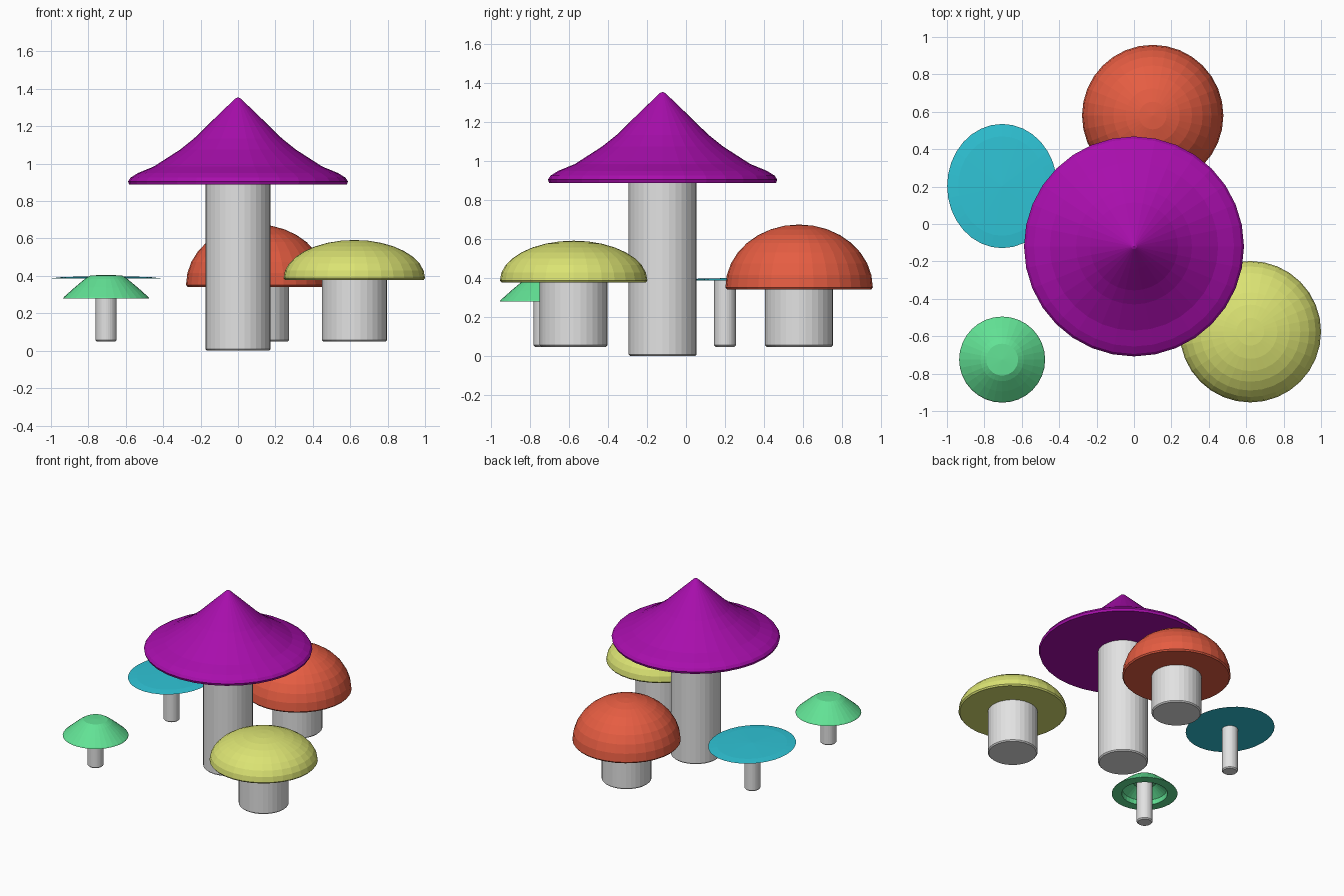
import bpy, bmesh, math

if "Cube" in bpy.data.objects:
    bpy.data.objects.remove(bpy.data.objects["Cube"])

SEG = 32


def material(name, srgb):
    lin = [((c / 255 + 0.055) / 1.055) ** 2.4 for c in srgb]
    m = bpy.data.materials.new(name)
    m.diffuse_color = (*lin, 1)
    m.use_nodes = True
    m.node_tree.nodes["Principled BSDF"].inputs["Base Color"].default_value = m.diffuse_color
    return m


stem_mat = material("pale_grey", (226, 226, 226))
purple = material("purple", (168, 14, 172))
red = material("red", (230, 93, 66))
yellow = material("yellow", (219, 227, 115))
green = material("green", (98, 226, 149))
blue = material("blue", (47, 196, 214))


def lathe(name, profile, x, y, mat, sx=1.0, sy=1.0):
    """Revolve (radius, height) points about a vertical axis at x, y."""
    bm = bmesh.new()
    rings = []
    for r, z in profile:
        if r == 0:
            rings.append([bm.verts.new((x, y, z))] * SEG)
        else:
            rings.append([bm.verts.new((x + sx * r * math.cos(2 * math.pi * i / SEG),
                                        y + sy * r * math.sin(2 * math.pi * i / SEG), z))
                          for i in range(SEG)])
    for a, b in zip(rings, rings[1:]):
        for i in range(SEG):
            j = (i + 1) % SEG
            bm.faces.new(list(dict.fromkeys((a[i], a[j], b[j], b[i]))))
    bmesh.ops.recalc_face_normals(bm, faces=bm.faces)
    me = bpy.data.meshes.new(name)
    bm.to_mesh(me)
    bm.free()
    me.materials.append(mat)
    ob = bpy.data.objects.new(name, me)
    bpy.context.collection.objects.link(ob)
    return ob


def stem(name, x, y, r, z0, z1):
    b = 0.008
    lathe(name, [(0, z0), (r - b, z0), (r, z0 + b), (r, z1), (0, z1)], x, y, stem_mat)


def dome(r, z0, z1, steps=8):
    """Closed dome profile with a small rounded lower rim."""
    zb = z0 + 0.01
    pts = [(0, z0), (r - 0.008, z0)]
    for k in range(steps):
        t = k / steps * math.pi / 2
        pts.append((r * math.cos(t), zb + (z1 - zb) * math.sin(t)))
    return pts + [(0, z1)]


# tall central mushroom with a pointed cap
stem("tall_stem", 0, -0.12, 0.174, 0.0, 0.9)
lathe("pointed_cap",
      [(0, 0.888), (0.582, 0.888), (0.588, 0.905), (0.575, 0.925), (0.535, 0.95),
       (0.45, 0.985), (0.31, 1.075), (0.235, 1.135), (0.12, 1.247), (0.015, 1.348), (0, 1.355)],
      0, -0.12, purple)

# domed mushrooms
stem("red_stem", 0.1, 0.58, 0.174, 0.048, 0.355)
lathe("red_cap", dome(0.378, 0.342, 0.675), 0.1, 0.58, red)
stem("yellow_stem", 0.622, -0.576, 0.174, 0.048, 0.39)
lathe("yellow_cap", dome(0.378, 0.378, 0.592), 0.622, -0.576, yellow)

# small green mushroom, cap hollowed underneath
stem("green_stem", -0.705, -0.725, 0.056, 0.048, 0.375)
lathe("green_cap",
      [(0, 0.37), (0.08, 0.37), (0.155, 0.315), (0.16, 0.28), (0.23, 0.28), (0.225, 0.288),
       (0.17, 0.337), (0.115, 0.383), (0.085, 0.402), (0, 0.406)],
      -0.705, -0.725, green)

# flat oval blue mushroom
stem("blue_stem", -0.705, 0.2, 0.056, 0.048, 0.392)
lathe("flat_cap", [(0, 0.387), (1, 0.387), (0.8, 0.394), (0, 0.4)],
      -0.705, 0.203, blue, 0.294, 0.332)
